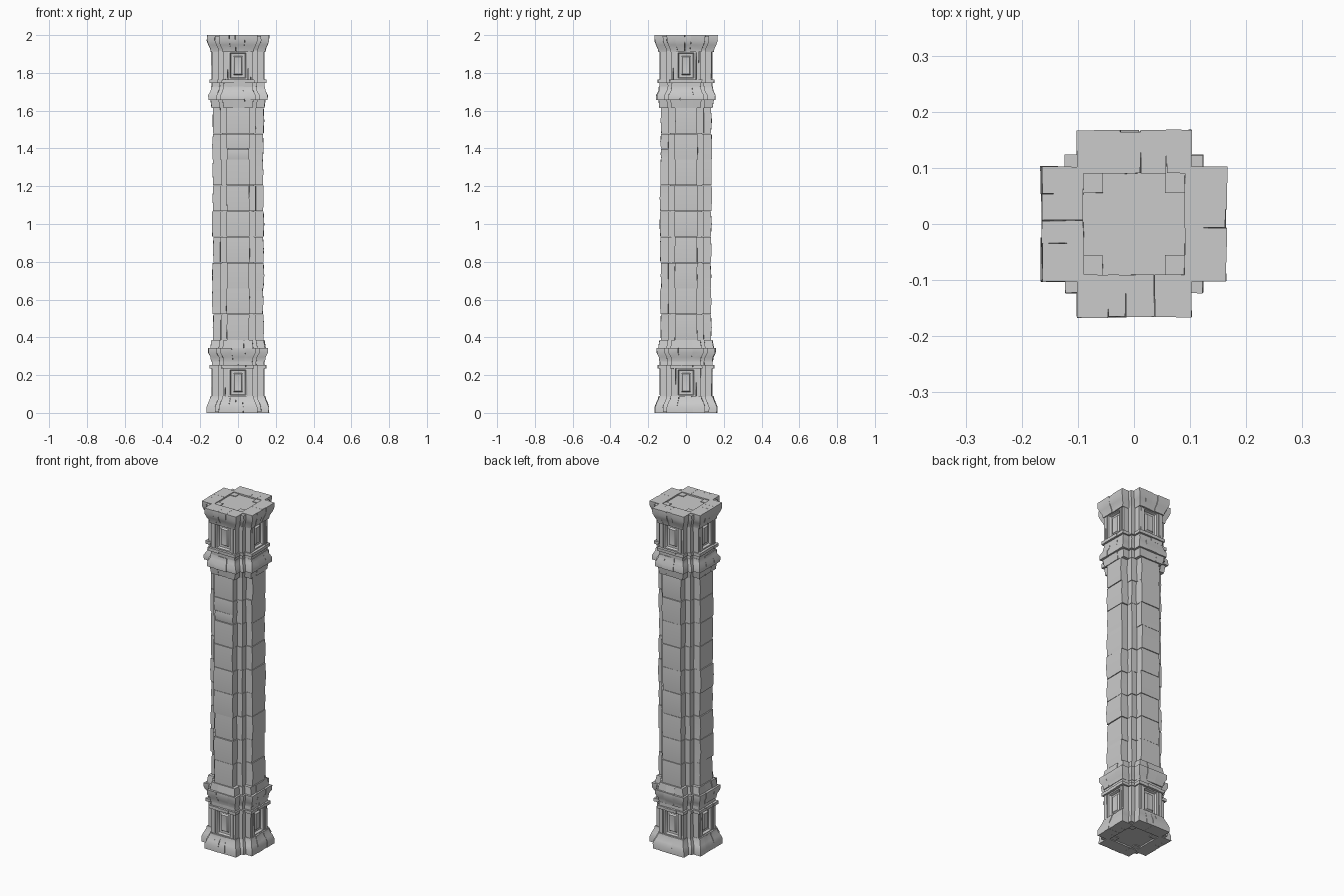
import bpy, bmesh, math, random
from mathutils import Matrix, Vector

random.seed(7)
cube = bpy.data.objects.get("Cube")
if cube:
    bpy.data.objects.remove(cube)

stone = bpy.data.materials.new("grey stone")
stone.use_nodes = True
colour = (0.6, 0.6, 0.6, 1)
stone.diffuse_color = colour
stone.node_tree.nodes["Principled BSDF"].inputs["Base Color"].default_value = colour
stone.node_tree.nodes["Principled BSDF"].inputs["Roughness"].default_value = 0.9

FACE, CORNER = 0.135, 0.093      # distance to the faces and to the stepped corners
ARM_SHAFT, ARM_CAP = 0.06, 0.072  # half width of a face on the shaft and on the ends


def wob(amount):
    return random.uniform(-amount, amount)


def soften(bm, width):
    """Round the hard edges of one stone."""
    edges = [e for e in bm.edges if e.calc_face_angle(0) > 0.6]
    bmesh.ops.bevel(bm, geom=edges, offset=width, segments=2, profile=0.6,
                    affect='EDGES', clamp_overlap=True)


def add_stone(target, levels, turn, flip, width=0.003, rough=0.0012):
    """Loft rectangles (x0, x1, y0, y1, z) into a stone, turned by quarter turns."""
    bm = bmesh.new()
    rings = []
    for x0, x1, y0, y1, z in levels:
        rings.append([bm.verts.new((x + wob(rough), y + wob(rough), z))
                      for x, y in ((x0, y0), (x1, y0), (x1, y1), (x0, y1))])
    bm.faces.new(rings[0][::-1])
    bm.faces.new(rings[-1])
    for low, high in zip(rings, rings[1:]):
        for i in range(4):
            j = (i + 1) % 4
            bm.faces.new((low[i], low[j], high[j], high[i]))
    soften(bm, width)
    merge(target, bm, turn, flip)


def merge(target, bm, turn, flip):
    """Place a stone in a part, mirrored to the top end if asked."""
    bm.transform(Matrix.Rotation(turn * math.pi / 2, 4, 'Z'))
    if flip:
        bm.transform(Matrix.Translation((0, 0, 2)) @ Matrix.Scale(-1, 4, (0, 0, 1)))
    bmesh.ops.recalc_face_normals(bm, faces=bm.faces)
    mesh = bpy.data.meshes.new("stone")
    bm.to_mesh(mesh)
    bm.free()
    target.from_mesh(mesh)
    bpy.data.meshes.remove(mesh)


def finish(bm, name):
    mesh = bpy.data.meshes.new(name)
    bm.to_mesh(mesh)
    bm.free()
    mesh.materials.append(stone)
    obj = bpy.data.objects.new(name, mesh)
    bpy.context.collection.objects.link(obj)
    bpy.ops.object.select_all(action='DESELECT')
    obj.select_set(True)
    bpy.context.view_layer.objects.active = obj
    bpy.ops.object.shade_smooth_by_angle(angle=math.radians(35))


def moulding(name, profile, splits, flip, inner=0.09):
    """Ring of stones following the stepped plan; profile is (offset, height)."""
    part = bmesh.new()
    for turn in range(4):
        cuts = [-1] + [s + wob(0.08) for s in splits] + [1]
        for a, b in zip(cuts, cuts[1:]):
            push = wob(0.0025)
            levels = []
            for d, z in profile:
                arm = ARM_CAP + d
                levels.append((a * arm, b * arm, -(FACE + d + push), -inner, z))
            add_stone(part, levels, turn, flip)
        levels = [(0.055, CORNER + d, -(CORNER + d), -0.055, z) for d, z in profile]
        # Keep the corner stone just under the rim at the open end
        levels = [(*lv[:4], max(lv[4], 0.004)) for lv in levels]
        add_stone(part, levels, turn, flip)
    finish(part, name)


def panel_zone(name, flip):
    """Square recessed panels between slim pilasters."""
    part = bmesh.new()
    low, high = 0.082, 0.24
    for turn in range(4):
        bm = bmesh.new()
        bmesh.ops.create_cube(bm, size=1)
        bmesh.ops.scale(bm, vec=(0.106, 0.06, high - low), verts=bm.verts)
        bmesh.ops.translate(bm, vec=(0, 0.03 - FACE, (low + high) / 2), verts=bm.verts)
        bm.normal_update()
        front = [f for f in bm.faces if f.normal.y < -0.9]
        for thickness, depth in ((0.012, 0), (0.003, -0.016), (0.013, 0),
                                 (0.005, 0.011), (0.009, -0.002)):
            bmesh.ops.inset_individual(bm, faces=front, thickness=thickness,
                                       depth=depth, use_even_offset=True)
        soften(bm, 0.0015)
        merge(part, bm, turn, flip)
        # Pilasters on each side of the panel, then the stepped corner
        for side in (-1, 1):
            for x0, x1, out in ((0.054, 0.066, 0.004), (0.067, 0.079, 0.001)):
                xs = sorted((side * x0, side * x1))
                add_stone(part, [(*xs, -(FACE + out + wob(0.002)), -0.07, z)
                                 for z in (low, high)], turn, flip, 0.002)
        add_stone(part, [(0.05, 0.103, -0.103, -0.05, z) for z in (low, high)],
                  turn, flip)
    finish(part, name)


# Shaft: courses of face stones and stepped corner stones
shaft = bmesh.new()
courses = 9
bottom, top = 0.385, 1.615
step = (top - bottom) / courses
for row in range(courses):
    z0, z1 = bottom + row * step, bottom + (row + 1) * step
    for turn in range(4):
        # One course has its front stone split in two
        cuts = [z0, z0 + step * 0.42, z1] if (row, turn) == (7, 0) else [z0, z1]
        for a, b in zip(cuts, cuts[1:]):
            out = FACE + wob(0.003)
            edge = ARM_SHAFT + wob(0.002)
            # Slightly bellied stone
            add_stone(shaft, [(-edge, edge, -(out - 0.002), -0.07, a + 0.001),
                              (-edge, edge, -(out + 0.001), -0.07, (a + b) / 2),
                              (-edge, edge, -(out - 0.002), -0.07, b - 0.001)],
                      turn, False, 0.005, 0.0015)
        c = CORNER + wob(0.002)
        add_stone(shaft, [(0.05, c, -c, -0.05, z0 + 0.001),
                          (0.05, c, -c, -0.05, z1 - 0.001)],
                  turn, False, 0.004)
finish(shaft, "shaft_stones")

# Matching mouldings and panels at both ends
for end, flip in (("base", False), ("capital", True)):
    moulding(end + "_flared_rim",
             [(0.030, 0), (0.030, 0.03), (0.022, 0.052), (0.012, 0.074), (0.009, 0.09)],
             (-0.5, -0.1, 0.3), flip)
    panel_zone(end + "_panels", flip)
    moulding(end + "_thin_band", [(0.014, 0.235), (0.014, 0.253)], (-0.3, 0.4), flip, 0.07)
    moulding(end + "_neck", [(0.004, 0.252), (0.004, 0.274)], (0,), flip, 0.07)
    moulding(end + "_flared_band",
             [(0.006, 0.273), (0.009, 0.295), (0.021, 0.318), (0.021, 0.344)],
             (-0.4, 0.35), flip, 0.07)
    moulding(end + "_collar", [(0.010, 0.343), (0.004, 0.387)], (-0.35, 0.4), flip, 0.07)

# Solid core, recessed a little behind the rims
core = bmesh.new()
add_stone(core, [(-0.092, 0.092, -0.092, 0.092, z) for z in (0.008, 0.3)], 0, False, 0.001, 0)
add_stone(core, [(-0.085, 0.085, -0.085, 0.085, z) for z in (0.3, 1.7)], 0, False, 0.001, 0)
add_stone(core, [(-0.092, 0.092, -0.092, 0.092, z) for z in (0.008, 0.3)], 0, True, 0.001, 0)
finish(core, "core")
